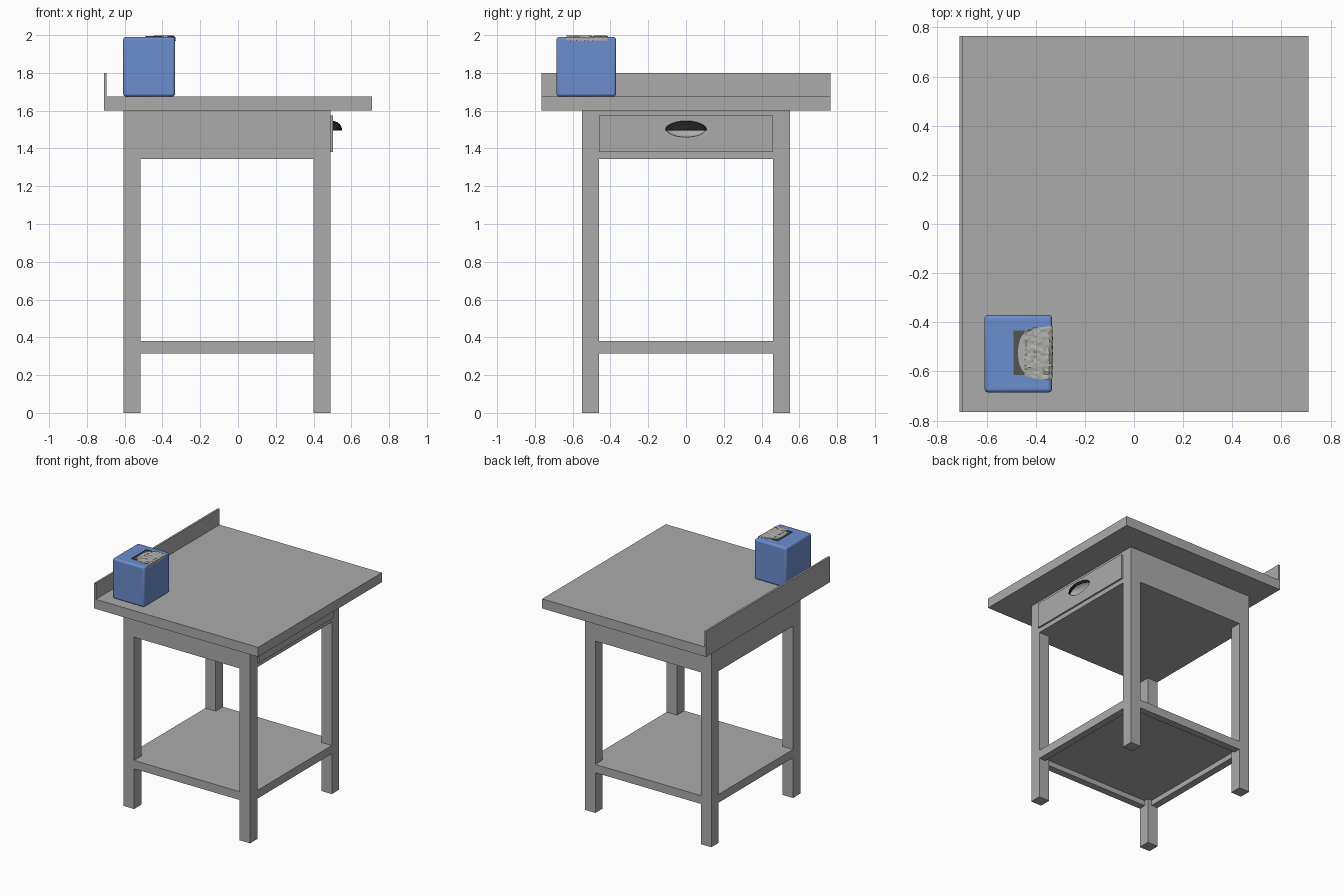
import bpy, bmesh, math, random
from mathutils import Vector

random.seed(4)
old = bpy.data.objects.get("Cube")
if old:
    bpy.data.objects.remove(old, do_unlink=True)


def material(name, r, g, b):
    m = bpy.data.materials.new(name)
    m.use_nodes = True
    m.diffuse_color = (r, g, b, 1)
    m.node_tree.nodes["Principled BSDF"].inputs["Base Color"].default_value = (r, g, b, 1)
    return m


STEEL = material("brushed grey", 0.41, 0.41, 0.41)
BLUE = material("box blue", 0.15, 0.27, 0.62)
BLACK = material("handle black", 0.015, 0.015, 0.015)
SLOT = material("slot dark grey", 0.09, 0.09, 0.09)
TISSUE = material("tissue grey", 0.43, 0.43, 0.41)


def finish(name, bm, mat):
    bmesh.ops.recalc_face_normals(bm, faces=bm.faces)
    me = bpy.data.meshes.new(name)
    bm.to_mesh(me)
    bm.free()
    ob = bpy.data.objects.new(name, me)
    bpy.context.collection.objects.link(ob)
    me.materials.append(mat)
    return ob


def box(name, x, y, z, mat):
    """Box from (min, max) pairs along each axis."""
    bm = bmesh.new()
    bmesh.ops.create_cube(bm, size=1)
    for v in bm.verts:
        v.co = [lo + (c + 0.5) * (hi - lo) for c, (lo, hi) in zip(v.co, (x, y, z))]
    return finish(name, bm, mat)


def ellipsoid(center, radii):
    bm = bmesh.new()
    bmesh.ops.create_uvsphere(bm, u_segments=32, v_segments=24, radius=1)
    for v in bm.verts:
        v.co = Vector(a * b for a, b in zip(v.co, radii)) + Vector(center)
    return bm


def cut(bm, point, normal):
    geom = bm.verts[:] + bm.edges[:] + bm.faces[:]
    bmesh.ops.bisect_plane(bm, geom=geom, plane_co=point, plane_no=normal, clear_outer=True)


def smooth(ob):
    bpy.ops.object.select_all(action='DESELECT')
    ob.select_set(True)
    bpy.context.view_layer.objects.active = ob
    bpy.ops.object.shade_smooth_by_angle()


# Table top and its rear lip
Y = 0.765
box("table_top", (-0.71, 0.71), (-Y, Y), (1.6, 1.675), STEEL)
box("rear_lip", (-0.71, -0.695), (-Y, Y), (1.675, 1.8), STEEL)

# Legs
X0, X1, W, T = -0.605, 0.49, 0.55, 0.09
for xn, x in (("rear", X0), ("drawer", X1 - T)):
    for yn, y in (("right", -W), ("left", W - T)):
        box(f"{xn}_{yn}_leg", (x, x + T), (y, y + T), (0, 1.345), STEEL)

# Drawer housing and drawer front
housing = box("drawer_housing", (X0, X1), (-W, W), (1.345, 1.6), STEEL)
drawer = box("drawer_front", (0.47, 0.503), (-0.46, 0.46), (1.38, 1.575), STEEL)

# Lower shelf: panel on four rails
box("shelf_panel", (X0 + 0.02, X1 - 0.02), (-W + 0.02, W - 0.02), (0.355, 0.38), STEEL)
R = 0.055
for yn, y in (("right", -W), ("left", W - R)):
    box(f"{yn}_rail", (X0 + T, X1 - T), (y, y + R), (0.315, 0.38), STEEL)
for xn, x in (("rear", X0), ("drawer", X1 - R)):
    box(f"{xn}_rail", (x, x + R), (T - W, W - T), (0.315, 0.38), STEEL)

# Finger recess under the handle
cutter = finish("recess_cutter", ellipsoid((0.503, 0, 1.503), (0.04, 0.105, 0.043)), STEEL)
cutter.hide_render = True
cutter.hide_viewport = True
for ob in (housing, drawer):
    mod = ob.modifiers.new("recess", 'BOOLEAN')
    mod.operation = 'DIFFERENCE'
    mod.solver = 'EXACT'
    mod.object = cutter

# Cup handle: quarter shell above the recess
bm = ellipsoid((0.5, 0, 1.5), (0.05, 0.11, 0.045))
cut(bm, (0.5, 0, 1.5), (-1, 0, 0))
cut(bm, (0.5, 0, 1.5), (0, 0, -1))
handle = finish("cup_handle", bm, BLACK)
smooth(handle)
shell = handle.modifiers.new("thickness", 'SOLIDIFY')
shell.thickness = 0.005

# Tissue box with rounded edges
carton = box("tissue_box", (-0.608, -0.333), (-0.685, -0.37), (1.675, 1.99), BLUE)
bev = carton.modifiers.new("rounding", 'BEVEL')
bev.width = 0.014
bev.segments = 3
smooth(carton)

# Opening: rim plates, dark floor and an oval flap edge
box("slot_floor", (-0.488, -0.435), (-0.612, -0.436), (1.988, 1.991), SLOT)
for i, x in enumerate((-0.491, -0.442)):
    box(f"slot_rim_long_{i + 1}", (x, x + 0.005), (-0.615, -0.433), (1.988, 1.995), SLOT)
for i, y in enumerate((-0.615, -0.438)):
    box(f"slot_rim_short_{i + 1}", (-0.491, -0.437), (y, y + 0.005), (1.988, 1.995), SLOT)
bm = bmesh.new()
arc = [bm.verts.new((-0.44 - 0.032 * math.sin(a), -0.524 + 0.08 * math.cos(a), 1.993))
       for a in (math.pi * i / 16 for i in range(17))]
bm.faces.new(arc)
finish("tissue_fold", bm, TISSUE)

# Crumpled tissue sheet hanging over the edge
NX, NY = 10, 20
bm = bmesh.new()
rows = []
for i in range(NX + 1):
    u = i / NX
    row = []
    for j in range(NY + 1):
        v = j / NY
        x = min(-0.445 + 0.125 * u, -0.331) + random.uniform(-0.002, 0.002)
        half = 0.092 + 0.016 * min(1, 2 * u) + random.uniform(-0.004, 0.004)
        z = 1.9955 + random.uniform(-0.003, 0.003)
        z -= 0.024 * max(0, (u - 0.85) / 0.15)
        row.append(bm.verts.new((x, -0.525 + (2 * v - 1) * half, z)))
    rows.append(row)
for a, b in zip(rows, rows[1:]):
    for j in range(NY):
        bm.faces.new((a[j], a[j + 1], b[j + 1], b[j]))
sheet = finish("tissue_sheet", bm, TISSUE)
sheet.modifiers.new("thickness", 'SOLIDIFY').thickness = 0.002
